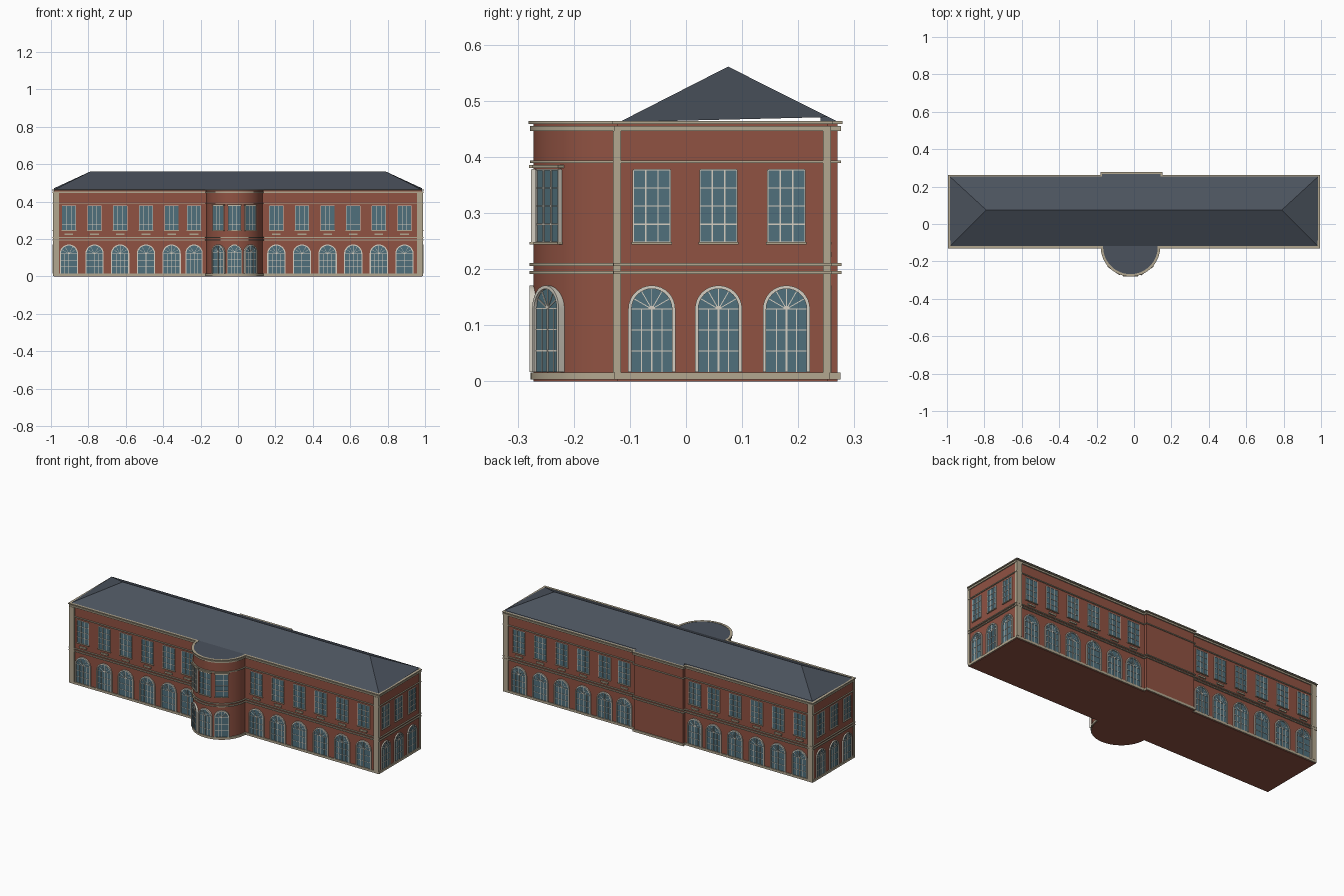
import bpy, bmesh
from math import sin, cos, pi, asin, radians
from mathutils import Vector, Matrix

if "Cube" in bpy.data.objects:
    bpy.data.objects.remove(bpy.data.objects["Cube"])

X0, X1, YF, YB = -0.985, 0.985, -0.122, 0.252     # main block
BX, BR = -0.019, 0.150                            # round front bay
RX0, RX1, RY = -0.17, 0.143, 0.270                # shallow rear bay


def material(name, rgb):
    m = bpy.data.materials.new(name)
    m.diffuse_color = (*rgb, 1)
    m.use_nodes = True
    m.node_tree.nodes["Principled BSDF"].inputs["Base Color"].default_value = m.diffuse_color
    return m


BRICK = material("brick", (0.28, 0.085, 0.055))
STONE = material("stone", (0.45, 0.39, 0.28))
WHITE = material("white_paint", (0.66, 0.62, 0.54))
GLASS = material("glass", (0.08, 0.16, 0.20))
SLATE = material("slate", (0.07, 0.085, 0.11))


def finish(bm, name, mat, smooth=False):
    bmesh.ops.recalc_face_normals(bm, faces=bm.faces)
    me = bpy.data.meshes.new(name)
    bm.to_mesh(me)
    bm.free()
    ob = bpy.data.objects.new(name, me)
    bpy.context.collection.objects.link(ob)
    me.materials.append(mat)
    if smooth:
        bpy.ops.object.select_all(action='DESELECT')
        ob.select_set(True)
        bpy.context.view_layer.objects.active = ob
        bpy.ops.object.shade_smooth_by_angle(angle=radians(30))
    return ob


def outline(d, n=36):
    """Building plan, grown outwards by d."""
    a0 = asin(d / (BR + d))
    arc = []
    for i in range(n + 1):
        a = pi + a0 + (pi - 2 * a0) * i / n
        arc.append((BX + (BR + d) * cos(a), YF + (BR + d) * sin(a)))
    return ([(X0 - d, YF - d)] + arc +
            [(X1 + d, YF - d), (X1 + d, YB + d), (RX1 + d, YB + d), (RX1 + d, RY + d),
             (RX0 - d, RY + d), (RX0 - d, YB + d), (X0 - d, YB + d)])


def prism(bm, M, pts, h0, h1):
    lo = [bm.verts.new(M @ Vector((x, y, h0))) for x, y in pts]
    hi = [bm.verts.new(M @ Vector((x, y, h1))) for x, y in pts]
    bm.faces.new(lo[::-1])
    bm.faces.new(hi)
    for i in range(len(pts)):
        j = (i + 1) % len(pts)
        bm.faces.new((lo[i], lo[j], hi[j], hi[i]))


def ring(bm, M, outer, inner, h0, h1, closed=True):
    """Band between two matching outlines."""
    rows = [[bm.verts.new(M @ Vector((p[0], p[1], h))) for p in pts]
            for pts, h in ((outer, h0), (outer, h1), (inner, h1), (inner, h0))]
    n = len(outer)
    for i in range(n if closed else n - 1):
        j = (i + 1) % n
        for k in range(4):
            a, b = rows[k], rows[(k + 1) % 4]
            bm.faces.new((a[i], a[j], b[j], b[i]))
    if not closed:
        for i in (0, n - 1):
            bm.faces.new([r[i] for r in rows])


def box(bm, M, x0, x1, y0, y1, h0, h1):
    prism(bm, M, [(x0, y0), (x1, y0), (x1, y1), (x0, y1)], h0, h1)


I = Matrix.Identity(4)

# Brick walls and flat roof deck
bm = bmesh.new()
prism(bm, I, outline(0), 0, 0.460)
finish(bm, "brick_walls", BRICK, True)
bm = bmesh.new()
prism(bm, I, outline(-0.001), 0.4595, 0.4625)
finish(bm, "roof_deck", SLATE)

# Plinth, string courses and cornice
for name, z0, z1, d in (("plinth", 0.003, 0.016, 0.005), ("lower_course", 0.191, 0.197, 0.007),
                        ("upper_course", 0.206, 0.211, 0.007), ("frieze_course", 0.389, 0.394, 0.006),
                        ("cornice_lower", 0.446, 0.455, 0.006), ("cornice_upper", 0.459, 0.464, 0.009)):
    bm = bmesh.new()
    ring(bm, I, outline(d), outline(-0.004), z0, z1)
    finish(bm, name, STONE, True)

# Corner pilasters
bm = bmesh.new()
for s in (-1, 1):
    a, b = sorted((s * 0.957, s * 0.989))
    box(bm, I, a, b, YF - 0.008, YF + 0.006, 0.016, 0.446)
    box(bm, I, a, b, YB - 0.008, YB + 0.006, 0.016, 0.446)
finish(bm, "corner_pilasters", STONE)

# Hipped main roof with a small lean-to over the rear bay
bm = bmesh.new()
e = [bm.verts.new(p) for p in ((X0, -0.119, 0.462), (X1, -0.119, 0.462), (X1, 0.254, 0.471), (X0, 0.254, 0.471))]
r = [bm.verts.new((x, 0.075, 0.561)) for x in (-0.79, 0.79)]
for f in ((e[0], e[1], r[1], r[0]), (e[2], e[3], r[0], r[1]), (e[1], e[2], r[1]), (e[3], e[0], r[0]), e[::-1]):
    bm.faces.new(f)
finish(bm, "hipped_roof", SLATE)
bm = bmesh.new()
turn = Matrix(((0, 0, 1, 0), (1, 0, 0, 0), (0, 1, 0, 0), (0, 0, 0, 1)))
prism(bm, turn, [(0.24, 0.462), (0.269, 0.462), (0.269, 0.4635), (0.24, 0.478)], RX0, RX1)
finish(bm, "rear_bay_roof", SLATE)

# Windows: local axes are across, up and outwards
glass, bars, arches, sills = (bmesh.new() for _ in range(4))


def frame(x, y, a):
    u, n = Vector((-sin(a), cos(a), 0)), Vector((cos(a), sin(a), 0))
    M = Matrix((u, Vector((0, 0, 1)), n)).transposed().to_4x4()
    M.translation = (x, y, 0)
    return M


def arch(w, zs, z0, n=16):
    return [(w, z0)] + [(w * cos(pi * i / n), zs + w * sin(pi * i / n)) for i in range(n + 1)] + [(-w, z0)]


def sash_window(M, w, style):
    z0, z1, t = 0.248, 0.377, 0.0012
    box(glass, M, -w, w, z0, z1, -0.008, 0.0015)
    for i in range(4):
        u = -w + 2 * w * i / 3
        box(bars, M, u - t, u + t, z0, z1, -0.004, 0.004)
    for i in range(5):
        z = z0 + (z1 - z0) * i / 4
        box(bars, M, -w, w, z - t, z + t, -0.004, 0.0035)
    box(sills, M, -w - 0.003, w + 0.003, z0 - 0.004, z0, -0.008, 0.007)
    if style == "bay":
        box(sills, M, -w - 0.006, w + 0.006, 0.380, 0.386, -0.008, 0.008)
    elif style == "long":
        box(sills, M, -0.023, 0.023, 0.222, 0.231, -0.004, 0.007)


def arched_window(M, w):
    z0, zs, t = 0.017, 0.165 - w, 0.001
    prism(glass, M, arch(w, zs, z0), -0.008, 0.0015)
    ring(arches, M, arch(w + 0.006, zs, z0), arch(w, zs, z0), -0.008, 0.007, closed=False)
    box(bars, M, -0.0015, 0.0015, z0, zs, -0.004, 0.004)
    for s in (-1, 1):
        box(bars, M, s * w / 2 - t, s * w / 2 + t, z0, zs, -0.004, 0.0025)
    for i in range(1, 4):
        z = z0 + (zs - z0) * i / 3
        box(bars, M, -w, w, z - t, z + t, -0.004, 0.003)
    # fanlight rays and hub
    for i in range(1, 6):
        R = M @ Matrix.Translation((0, zs, 0)) @ Matrix.Rotation(pi * i / 6, 4, 'Z')
        box(bars, R, 0, w, -t * 0.8, t * 0.8, -0.004, 0.003)
    prism(bars, M, [(0.006 * cos(pi * i / 6), zs + 0.006 * sin(pi * i / 6)) for i in range(7)], -0.004, 0.004)


# long front and back walls
for x in (-0.904, -0.767, -0.63, -0.492, -0.355, -0.235, 0.205, 0.342, 0.479, 0.616, 0.753, 0.89):
    for y, a in ((YF, -pi / 2), (YB, pi / 2)):
        xx = x + 0.012 if y == YB and x == 0.205 else x
        M = frame(xx, y, a)
        sash_window(M, 0.037, "long")
        arched_window(M, 0.043 if x != -0.235 else 0.040)
# end walls
for y in (-0.061, 0.058, 0.179):
    for x, a in ((X0, pi), (X1, 0)):
        M = frame(x, y, a)
        sash_window(M, 0.033, "end")
        arched_window(M, 0.036)
# round bay
for k in (-1, 0, 1):
    a = -pi / 2 + k * radians(35)
    M = frame(BX + BR * cos(a), YF + BR * sin(a), a)
    sash_window(M, 0.034, "bay")
    arched_window(M, 0.035)

finish(glass, "window_glass", GLASS)
finish(bars, "glazing_bars", WHITE)
finish(arches, "arch_surrounds", WHITE, True)
finish(sills, "window_sills", STONE)
